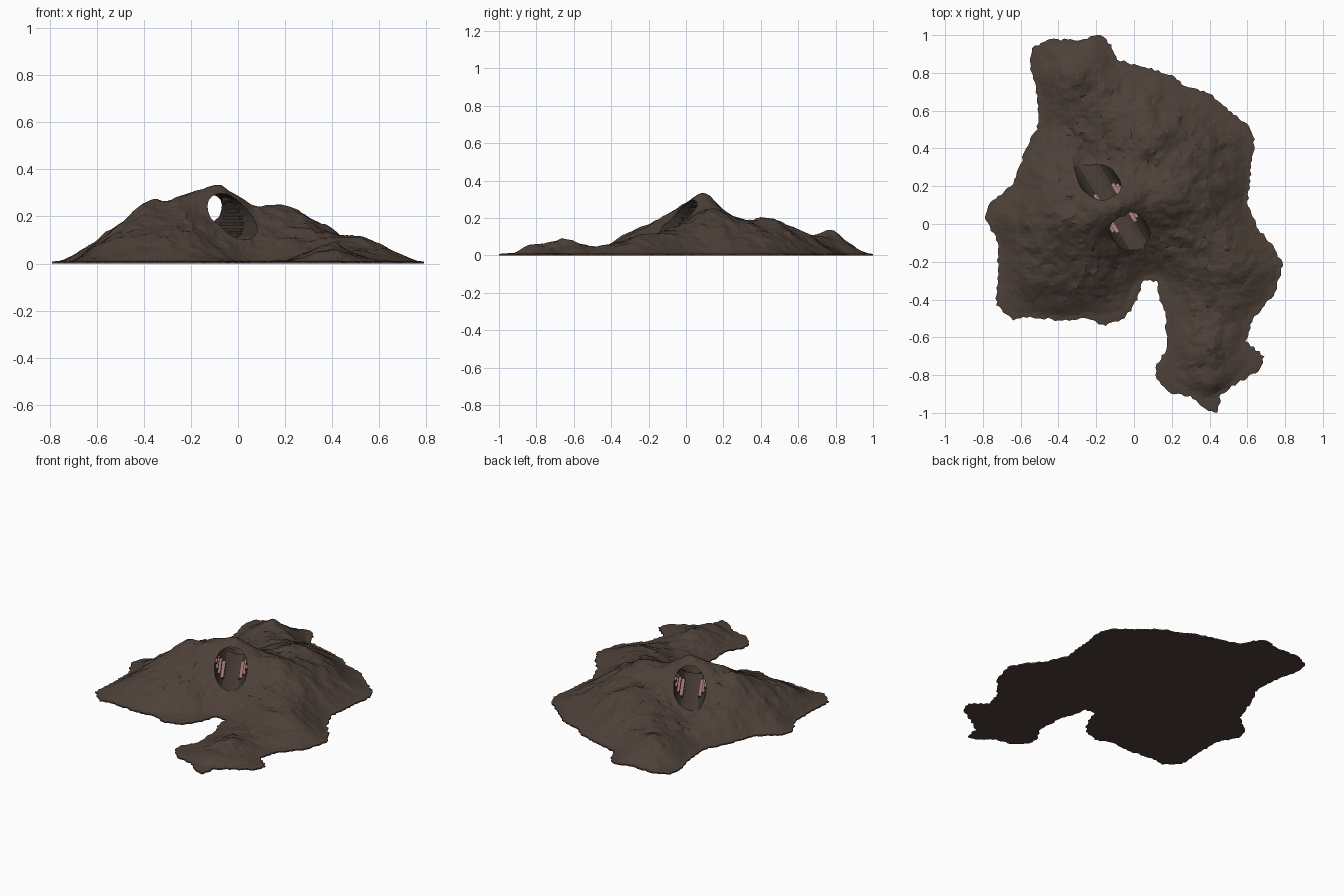
import bpy, bmesh, math, random
from mathutils import Vector, Matrix, noise, geometry, kdtree

random.seed(4)
cube = bpy.data.objects.get("Cube")
if cube:
    bpy.data.objects.remove(cube, do_unlink=True)


def make_material(name, colour):
    mat = bpy.data.materials.new(name)
    mat.use_nodes = True
    mat.diffuse_color = (*colour, 1)
    shader = next(n for n in mat.node_tree.nodes if n.type == 'BSDF_PRINCIPLED')
    shader.inputs["Base Color"].default_value = (*colour, 1)
    shader.inputs["Roughness"].default_value = 0.9
    return mat


def make_object(name, bm, materials):
    mesh = bpy.data.meshes.new(name)
    bm.to_mesh(mesh)
    bm.free()
    for mat in materials:
        mesh.materials.append(mat)
    obj = bpy.data.objects.new(name, mesh)
    bpy.context.scene.collection.objects.link(obj)
    return obj


rock = make_material("brown rock", (0.075, 0.052, 0.04))
timber = make_material("dark timber", (0.045, 0.035, 0.028))
pink = make_material("dusty pink", (0.45, 0.23, 0.22))

# Shoreline of the hill, clockwise from the back lobe
OUTLINE = [
    (-.54, .93), (-.44, .98), (-.3, .97), (-.18, 1), (-.12, .95), (-.09, .87),
    (.02, .84), (.2, .79), (.27, .73), (.4, .69), (.5, .6), (.6, .53),
    (.64, .45), (.62, .3), (.6, .1), (.66, -.03), (.74, -.12), (.79, -.22),
    (.74, -.38), (.63, -.5), (.59, -.62), (.69, -.7), (.66, -.78), (.55, -.84),
    (.46, -.9), (.44, -1), (.38, -.98), (.3, -.91), (.2, -.9), (.12, -.82),
    (.12, -.74), (.17, -.67), (.17, -.5), (.13, -.37), (.12, -.3), (.05, -.3),
    (.02, -.4), (-.05, -.5), (-.15, -.54), (-.25, -.5), (-.4, -.51),
    (-.55, -.49), (-.64, -.51), (-.73, -.43), (-.72, -.25), (-.72, -.1),
    (-.79, .03), (-.77, .1), (-.65, .2), (-.6, .32), (-.55, .45), (-.51, .5),
    (-.51, .68), (-.55, .82)]

# Summits, saddles and hollows as x, y, height
PEAKS = [
    (-.08, .09, .335), (-.2, .05, .305), (0, .13, .28), (.2, .13, .245),
    (.35, .1, .17), (-.4, 0, .25), (-.6, 0, .1), (-.3, -.1, .22),
    (-.13, -.08, .2), (.08, .02, .2), (.05, -.14, .09), (.15, -.15, .09),
    (-.25, -.25, .15), (-.3, -.38, .08), (-.55, -.3, .09), (-.3, .2, .2),
    (-.07, .25, .2), (.1, .3, .19), (.08, .45, .195), (.1, .6, .13),
    (-.3, .78, .13), (-.25, .55, .1), (-.22, .33, .09), (-.42, .3, .12),
    (.35, .4, .12), (.4, -.05, .13), (.52, -.2, .125), (.38, -.38, .06),
    (.4, -.65, .085), (.42, -.85, .05)]


def kernel(x, y, p):
    return math.sqrt((x - p[0]) ** 2 + (y - p[1]) ** 2 + 0.0006)


def solve(points):
    """Weights of a radial interpolation through all the points."""
    rows = [[kernel(p[0], p[1], q) for q in points] + [p[2]] for p in points]
    n = len(rows)
    for i in range(n):
        best = max(range(i, n), key=lambda r: abs(rows[r][i]))
        rows[i], rows[best] = rows[best], rows[i]
        for r in range(i + 1, n):
            f = rows[r][i] / rows[i][i]
            if f:
                rows[r] = [a - f * b for a, b in zip(rows[r], rows[i])]
    weights = [0.0] * n
    for i in reversed(range(n)):
        rest = sum(rows[i][k] * weights[k] for k in range(i + 1, n))
        weights[i] = (rows[i][n] - rest) / rows[i][i]
    return weights


CONTROL = [(x, y, 0) for x, y in OUTLINE] + PEAKS
WEIGHTS = solve(CONTROL)

# Finer, ragged shoreline
STEP = 0.018
shore = []
corners = [Vector(p) for p in reversed(OUTLINE)]
for a, b in zip(corners, corners[1:] + corners[:1]):
    count = max(1, round((b - a).length / STEP))
    side = Vector((b.y - a.y, a.x - b.x)).normalized()
    for k in range(count):
        wobble = random.uniform(-0.007, 0.007) if k else 0
        shore.append(a.lerp(b, k / count) + side * wobble)

tree = kdtree.KDTree(len(shore))
for i, p in enumerate(shore):
    tree.insert(p.to_3d(), i)
tree.balance()


def inside(x, y):
    hit = False
    for a, b in zip(shore, shore[1:] + shore[:1]):
        if (a.y > y) != (b.y > y) and x < a.x + (b.x - a.x) * (y - a.y) / (b.y - a.y):
            hit = not hit
    return hit


def height(x, y):
    shore_gap = tree.find((x, y, 0))[2]
    base = sum(w * kernel(x, y, p) for w, p in zip(WEIGHTS, CONTROL))
    dx, dy = x - PEAKS[0][0], y - PEAKS[0][1]
    reach = math.hypot(dx, dy)
    # Gullies run downhill from the summit, with finer crags on top
    gully = noise.fractal(Vector((dx / (reach + 0.1) * 5, dy / (reach + 0.1) * 5, reach * 4)), 1, 2, 3)
    crag = noise.fractal(Vector((x * 11, y * 11, 2)), 0.8, 2, 4)
    rough = 0.014 * gully + 0.012 * crag
    rough *= min(1, shore_gap / 0.15) * min(1, 0.1 + reach / 0.3)
    return 0.008 + max(base + rough - 0.008, 0.004) * min(1, shore_gap / 0.03)


# Hill: triangulated surface with a flat closed base
points = list(shore)
for i in range(-50, 51):
    for j in range(-60, 61):
        x = (i + random.uniform(-0.35, 0.35)) * STEP
        y = (j + random.uniform(-0.35, 0.35)) * STEP
        if tree.find((x, y, 0))[2] > STEP * 0.6 and inside(x, y):
            points.append(Vector((x, y)))
flat = geometry.delaunay_2d_cdt(points, [], [list(range(len(shore)))], 1, 1e-6)
bm = bmesh.new()
verts = [bm.verts.new((p.x, p.y, height(p.x, p.y))) for p in flat[0]]
for tri in flat[2]:
    bm.faces.new([verts[i] for i in tri])
bmesh.ops.delete(bm, geom=[v for v in bm.verts if not v.link_faces], context='VERTS')
rim = bmesh.ops.extrude_edge_only(bm, edges=[e for e in bm.edges if e.is_boundary])
for v in rim["geom"]:
    if isinstance(v, bmesh.types.BMVert):
        v.co.z = 0
bmesh.ops.holes_fill(bm, edges=[e for e in bm.edges if e.is_boundary], sides=0)
bmesh.ops.recalc_face_normals(bm, faces=bm.faces)
hill = make_object("hill", bm, [rock, timber])

# Tunnel cut through below the summit
CENTRE = Vector((-0.1, 0.085, 0.2))
AXIS = Vector((-0.52, 0.85, 0)).normalized()
ACROSS = Vector((AXIS.y, -AXIS.x, 0))
YAW = math.atan2(AXIS.y, AXIS.x)
RADIUS = 0.098
bpy.ops.mesh.primitive_cylinder_add(vertices=24, radius=RADIUS, depth=0.62, location=CENTRE,
                                    rotation=(math.pi / 2, 0, YAW - math.pi / 2))
cutter = bpy.context.object
cutter.name = "tunnel_cutter"
cutter.hide_render = True
cut = hill.modifiers.new("tunnel", 'BOOLEAN')
cut.operation = 'DIFFERENCE'
cut.solver = 'EXACT'
cut.object = cutter
bpy.context.view_layer.objects.active = hill
bpy.ops.object.modifier_apply(modifier=cut.name)
bpy.data.objects.remove(cutter, do_unlink=True)

# Timber on the tunnel walls and roof, bare rock on its floor
for face in hill.data.polygons:
    offset = face.center - CENTRE
    radial = offset - AXIS * offset.dot(AXIS)
    lined = radial.length < RADIUS * 0.999 and abs(offset.dot(AXIS)) < 0.3
    face.material_index = 1 if lined and face.normal.z < 0.8 else 0

# Stacked planks along both walls, with pink upper ledges
bm = bmesh.new()
for side in (-1, 1):
    for k in range(7):
        angle = math.radians(-54 + 17 * k)
        lift = RADIUS * math.sin(angle)
        length = max(0.05, (0.09 - lift) * 1.4)
        place = CENTRE + ACROSS * side * RADIUS * math.cos(angle) + Vector((0, 0, lift))
        size = Matrix.Diagonal((length, 0.026, 0.014, 1))
        bmesh.ops.create_cube(bm, size=1, matrix=Matrix.Translation(place)
                              @ Matrix.Rotation(YAW, 4, 'Z') @ size)
bm.normal_update()
for face in bm.faces:
    face.material_index = 1 if face.normal.z > 0.9 else 0
make_object("tunnel_planks", bm, [timber, pink])
